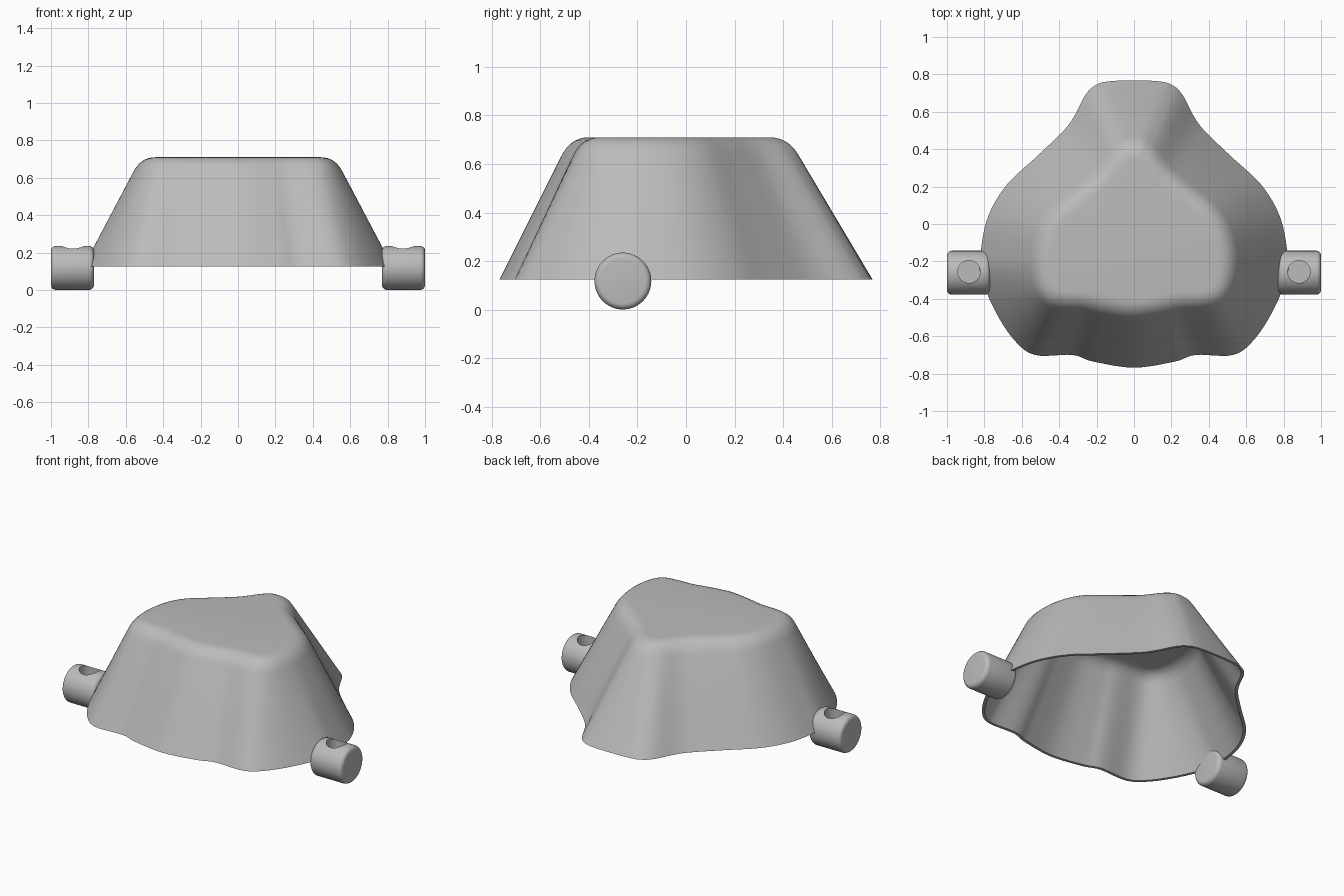
import bpy, bmesh, math
from mathutils import Vector

if "Cube" in bpy.data.objects:
    bpy.data.objects.remove(bpy.data.objects["Cube"])

grey = bpy.data.materials.new("plain grey")
grey.use_nodes = True
colour = (0.5, 0.5, 0.5, 1)
grey.diffuse_color = colour
grey.node_tree.nodes["Principled BSDF"].inputs["Base Color"].default_value = colour

RIM_Z, TOP_Z, WALL = 0.125, 0.71, 0.02

# Right-hand half outlines, back to front: rim and cap
RIM = [(0, .768), (.13, .763), (.2, .745), (.26, .69), (.35, .53), (.51, .37),
       (.68, .21), (.78, .04), (.82, -.15), (.82, -.27), (.75, -.45),
       (.645, -.615), (.53, -.70), (.33, -.70), (.22, -.735), (0, -.768)]
CAP = [(0, .42), (.04, .415), (.075, .39), (.105, .36), (.18, .27), (.30, .17),
       (.42, .07), (.485, -.03), (.515, -.15), (.515, -.26), (.495, -.35),
       (.45, -.405), (.38, -.425), (.25, -.435), (.15, -.455), (0, -.475)]


def closed_curve(half, z, steps=6):
    """Mirror a half outline and smooth it with a Catmull-Rom curve."""
    pts = [Vector((x, y, z)) for x, y in half]
    pts += [Vector((-x, y, z)) for x, y in half[-2:0:-1]]
    n, out = len(pts), []
    for i in range(n):
        a, b, c, d = (pts[(i + k) % n] for k in (-1, 0, 1, 2))
        for s in range(steps):
            t = s / steps
            out.append(0.5 * (2 * b + (c - a) * t + (2 * a - 5 * b + 4 * c - d) * t * t
                              + (3 * b - a - 3 * c + d) * t ** 3))
    return out


def finish(obj, angle):
    obj.data.materials.clear()
    obj.data.materials.append(grey)
    bpy.ops.object.select_all(action='DESELECT')
    obj.select_set(True)
    bpy.context.view_layer.objects.active = obj
    for m in list(obj.modifiers):
        bpy.ops.object.modifier_apply(modifier=m.name)
    bpy.ops.object.shade_smooth_by_angle(angle=math.radians(angle))


# Cup shell: sloped wall, rounded shoulder, flat cap
rim, cap = closed_curve(RIM, RIM_Z), closed_curve(CAP, TOP_Z)
rings = [rim, []]
shoulder = [[] for _ in range(8)]
for low, corner in zip(rim, cap):
    rise = (corner - low).normalized()
    inward = Vector((rise.x, rise.y, 0)).normalized()
    start, end = corner - rise * 0.085, corner + inward * 0.075
    rings[1].append(low.lerp(start, 0.5))
    for k, ring in enumerate(shoulder):
        t = k / (len(shoulder) - 1)
        ring.append(start.lerp(corner, t).lerp(corner.lerp(end, t), t))
rings += shoulder

bm = bmesh.new()
loops = [[bm.verts.new(p) for p in ring] for ring in rings]
for lo, hi in zip(loops, loops[1:]):
    for i in range(len(lo)):
        j = (i + 1) % len(lo)
        bm.faces.new((lo[i], lo[j], hi[j], hi[i]))
cap_face = bm.faces.new(loops[-1])
bmesh.ops.recalc_face_normals(bm, faces=bm.faces)
cap_face.normal_update()
if cap_face.normal.z < 0:
    bmesh.ops.reverse_faces(bm, faces=bm.faces)
mesh = bpy.data.meshes.new("cup_shell")
bm.to_mesh(mesh)
bm.free()
shell = bpy.data.objects.new("cup_shell", mesh)
bpy.context.collection.objects.link(shell)
solid = shell.modifiers.new("wall", 'SOLIDIFY')
solid.thickness, solid.offset = WALL, -1
finish(shell, 40)
for v in shell.data.vertices:      # level the rim
    if v.co.z < RIM_Z + 0.01:
        v.co.z = RIM_Z

# Side pegs, each with a blind round hole in its top
for side, name in ((1, "left_peg"), (-1, "right_peg")):
    bpy.ops.mesh.primitive_cylinder_add(
        vertices=64, radius=0.117, depth=0.23,
        location=(side * 0.885, -0.26, 0.118), rotation=(0, math.pi / 2, 0))
    peg = bpy.context.object
    peg.name = name
    bevel = peg.modifiers.new("soft_ends", 'BEVEL')
    bevel.width, bevel.segments = 0.025, 5
    bevel.limit_method, bevel.angle_limit = 'ANGLE', math.radians(40)
    bpy.ops.mesh.primitive_cylinder_add(
        vertices=48, radius=0.06, depth=0.3, location=(side * 0.882, -0.255, 0.25))
    cutter = bpy.context.object
    cutter.name = "hole_cutter"
    cutter.hide_render = True
    cut = peg.modifiers.new("hole", 'BOOLEAN')
    cut.operation, cut.object, cut.solver = 'DIFFERENCE', cutter, 'EXACT'
    finish(peg, 35)
    bpy.data.objects.remove(cutter)
